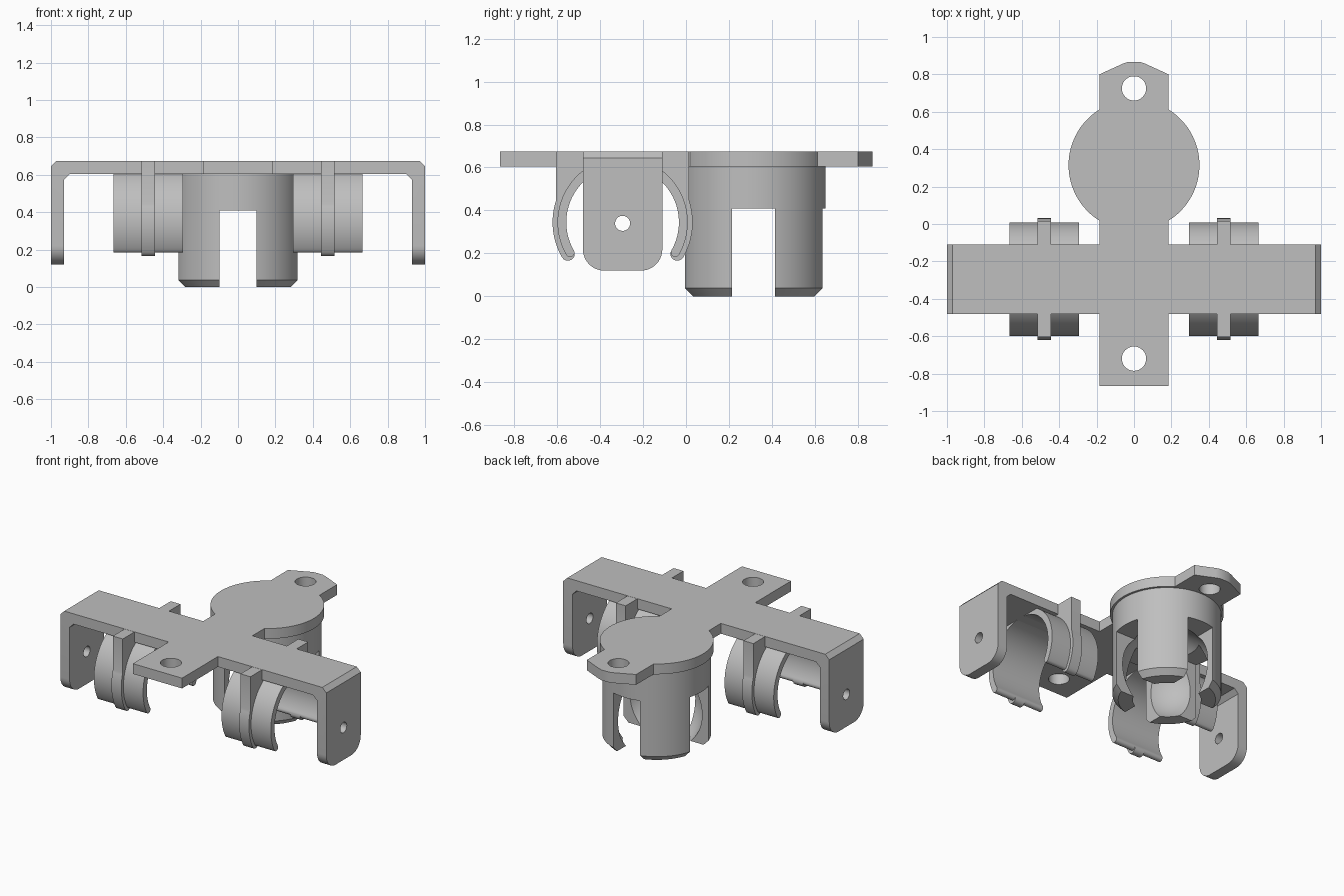
import bpy, bmesh, math
from mathutils import Vector

default = bpy.data.objects.get("Cube")
if default:
    bpy.data.objects.remove(default, do_unlink=True)

GREY = (0.52, 0.52, 0.52, 1)
mat = bpy.data.materials.new("plain grey")
mat.use_nodes = True
mat.diffuse_color = GREY
mat.node_tree.nodes["Principled BSDF"].inputs["Base Color"].default_value = GREY

PLATE_LOW, PLATE_TOP = 0.605, 0.675
BEAM_Y, BEAM_HALF = -0.295, 0.185
CUP_Y = 0.315


def finish(name, bm):
    bmesh.ops.recalc_face_normals(bm, faces=bm.faces)
    mesh = bpy.data.meshes.new(name)
    bm.to_mesh(mesh)
    bm.free()
    mesh.materials.append(mat)
    obj = bpy.data.objects.new(name, mesh)
    bpy.context.collection.objects.link(obj)
    return obj


def prism_mesh(points, axis, low, high):
    """Extrude a 2D outline along one axis."""
    place = {"x": lambda a, b: (low, a, b),
             "y": lambda a, b: (a, low, b),
             "z": lambda a, b: (a, b, low)}[axis]
    bm = bmesh.new()
    face = bm.faces.new([bm.verts.new(place(a, b)) for a, b in points])
    new = bmesh.ops.extrude_face_region(bm, geom=[face])["geom"]
    step = Vector([(high - low) * (axis == k) for k in "xyz"])
    bmesh.ops.translate(bm, vec=step, verts=[v for v in new if isinstance(v, bmesh.types.BMVert)])
    return bm


def prism(name, points, axis, low, high):
    return finish(name, prism_mesh(points, axis, low, high))


def arc(cx, cy, r, start, end, n):
    """Points on an arc, angles in degrees."""
    angles = [math.radians(start + (end - start) * i / n) for i in range(n + 1)]
    return [(cx + r * math.cos(t), cy + r * math.sin(t)) for t in angles]


def circle(cx, cy, r, n=40):
    return arc(cx, cy, r, 0, 360, n)[:-1]


def rectangle(x0, x1, y0, y1):
    return [(x0, y0), (x1, y0), (x1, y1), (x0, y1)]


def mirrored(half):
    """Close a right-hand outline with its mirror image."""
    return half + [(-a, b) for a, b in reversed(half)]


def combine(obj, tool, operation):
    mod = obj.modifiers.new("combine", "BOOLEAN")
    mod.operation, mod.solver, mod.object = operation, "EXACT", tool
    bpy.context.view_layer.update()
    graph = bpy.context.evaluated_depsgraph_get()
    result = bpy.data.meshes.new_from_object(obj.evaluated_get(graph))
    obj.modifiers.clear()
    obj.data = result
    bpy.data.objects.remove(tool, do_unlink=True)


# Cross beam with a folded-down ear at each end
beam_half = [(0, PLATE_LOW), (0.90, PLATE_LOW), (0.93, 0.575), (0.93, 0.12),
             (1, 0.12), (1, 0.645), (0.97, PLATE_TOP), (0, PLATE_TOP)]
outline = beam_half + [(-a, b) for a, b in reversed(beam_half[1:-1])]
bm = prism_mesh(outline, "y", BEAM_Y - BEAM_HALF, BEAM_Y + BEAM_HALF)
corners = [e for e in bm.edges if all(v.co.z < 0.13 for v in e.verts)
           and abs(e.verts[0].co.y - e.verts[1].co.y) < 0.01]
bmesh.ops.bevel(bm, geom=corners, offset=0.1, segments=10, profile=0.5, affect="EDGES")
mount = finish("mounting_bracket", bm)

# Lengthwise strip with round cap and pointed tab
meet = math.degrees(math.acos(0.185 / 0.35))
strip_half = [(0.185, -0.865)] + arc(0, CUP_Y, 0.35, -meet, meet, 40)
strip_half += [(0.185, 0.8), (0.06, 0.857), (0.03, 0.867)]
combine(mount, prism("strip", mirrored(strip_half), "z", PLATE_LOW, PLATE_TOP), "UNION")

# Screw holes and ear pin holes
for y in (0.725, -0.72):
    combine(mount, prism("screw_hole", circle(0, y, 0.065), "z", 0.5, 0.8), "DIFFERENCE")
for side in (-1, 1):
    hole = prism("pin_hole", circle(BEAM_Y, 0.34, 0.035), "x", side * 0.96 - 0.1, side * 0.96 + 0.1)
    combine(mount, hole, "DIFFERENCE")

# Slotted cup with a ball socket inside
bm = bmesh.new()
profile = [(0, 0), (0.30, 0), (0.335, 0.038), (0.335, 0.62), (0, 0.62)]
verts = [bm.verts.new((r, CUP_Y, z)) for r, z in profile]
edges = [bm.edges.new(pair) for pair in zip(verts, verts[1:])]
bmesh.ops.spin(bm, geom=verts + edges, cent=(0, CUP_Y, 0), axis=(0, 0, 1),
               angle=2 * math.pi, steps=72)
bmesh.ops.remove_doubles(bm, verts=bm.verts, dist=0.0001)
cup = finish("socket_cup", bm)

bm = bmesh.new()
bmesh.ops.create_uvsphere(bm, u_segments=64, v_segments=32, radius=0.29)
bmesh.ops.translate(bm, vec=(0, CUP_Y, 0.2), verts=bm.verts)
combine(cup, finish("ball_hollow", bm), "DIFFERENCE")
combine(cup, prism("slot", rectangle(-0.1, 0.1, -0.1, 0.41), "y", -0.2, 0.8), "DIFFERENCE")
slot = prism("slot", rectangle(CUP_Y - 0.1, CUP_Y + 0.1, -0.1, 0.41), "x", -0.5, 0.5)
combine(cup, slot, "DIFFERENCE")


# Spring clips: open rings with a raised rib
CLIP_Z, INNER, TIP = 0.345, 0.262, -30


def clip_outline(outer, shoulder=None):
    mid, half = (outer + INNER) / 2, (outer - INNER) / 2
    t = math.radians(TIP)
    cy, cz = mid * math.cos(t), mid * math.sin(t)
    tip = arc(cy, cz, half, TIP - 180, TIP, 8)
    if shoulder:
        rise = math.degrees(math.acos(shoulder / outer))
        back = arc(0, 0, outer, TIP, rise, 16)[1:] + [(shoulder, PLATE_TOP - 0.001 - CLIP_Z)]
    else:
        back = arc(0, 0, outer, TIP, 88, 36)[1:]
    inner = arc(0, 0, INNER, 90, TIP, 36)[:-1]
    right = inner + tip + back
    full = right + [(-a, b) for a, b in reversed(right[1:])]
    return [(a + BEAM_Y, b + CLIP_Z) for a, b in full]


parts = [mount, cup]
for side, label in ((1, "left"), (-1, "right")):
    x = side * 0.48
    ring = prism(label + "_clip", clip_outline(0.303), "x", x - 0.185, x + 0.185)
    rib = prism("rib", clip_outline(0.326, 0.31), "x", x - 0.037, x + 0.037)
    combine(ring, rib, "UNION")
    parts.append(ring)

# Smooth curved walls, keep the edges crisp
bpy.ops.object.select_all(action="DESELECT")
for obj in parts:
    obj.select_set(True)
bpy.context.view_layer.objects.active = mount
bpy.ops.object.shade_smooth_by_angle(angle=math.radians(25))
